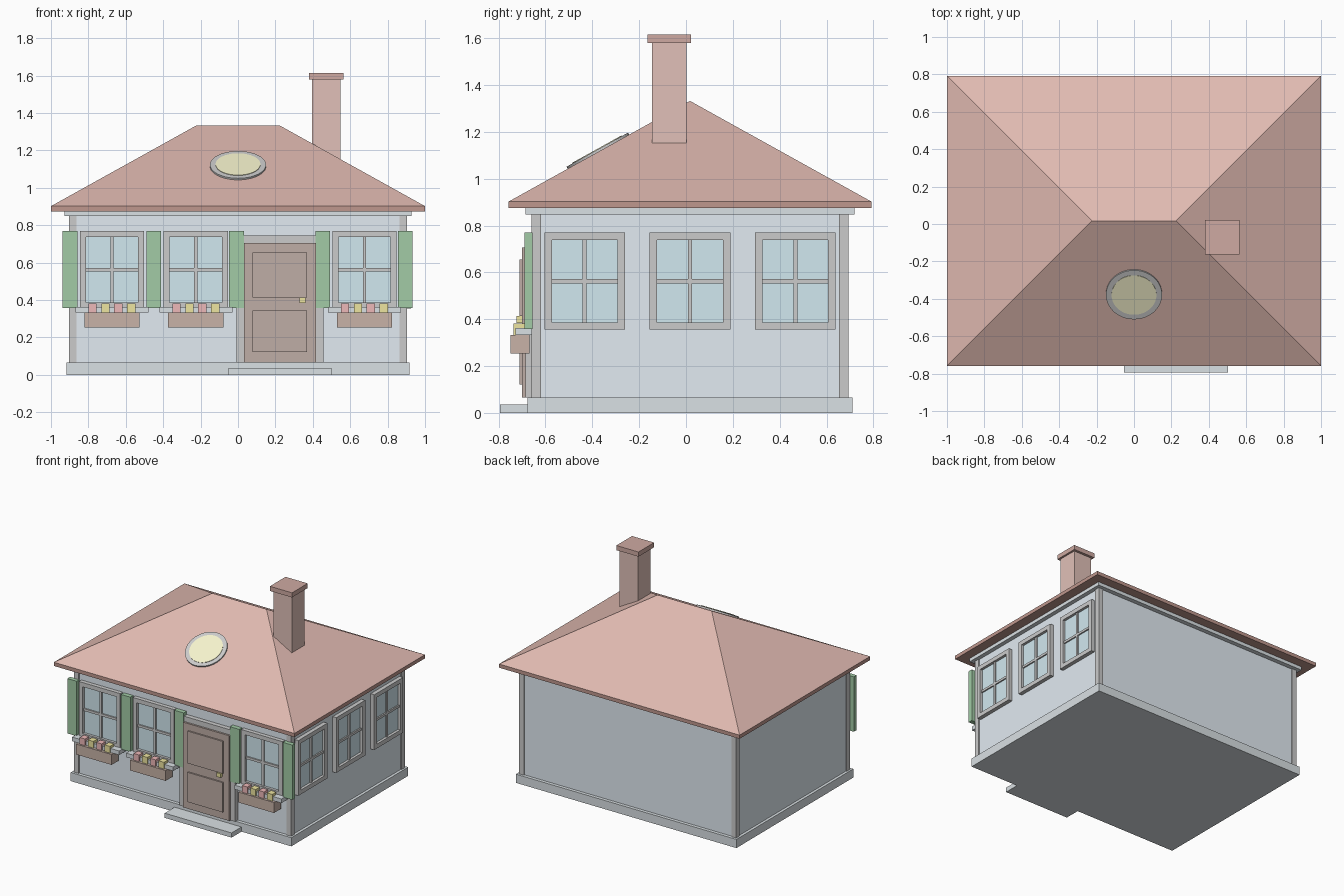
import bpy, bmesh, math
from mathutils import Matrix

if "Cube" in bpy.data.objects:
    bpy.data.objects.remove(bpy.data.objects["Cube"])

CY = 0.017           # house centre line in y
FRONT = -0.652       # front wall plane
SIDE = 0.896         # right wall plane


def material(name, r, g, b):
    m = bpy.data.materials.new(name)
    m.diffuse_color = (r, g, b, 1)
    m.use_nodes = True
    m.node_tree.nodes["Principled BSDF"].inputs["Base Color"].default_value = m.diffuse_color
    return m


WALL = material("wall_blue", 0.76, 0.83, 0.89)
STONE = material("stone", 0.70, 0.75, 0.78)
ROOF = material("roof_tile", 0.75, 0.49, 0.44)
FASCIA = material("fascia_brown", 0.52, 0.31, 0.27)
BRICK = material("brick", 0.75, 0.53, 0.48)
CAP = material("cap_brick", 0.62, 0.40, 0.36)
GLASS = material("glass", 0.64, 0.81, 0.87)
GREEN = material("shutter_green", 0.36, 0.60, 0.38)
WOOD = material("door_wood", 0.52, 0.42, 0.38)
PLANTER = material("planter_wood", 0.58, 0.45, 0.39)
RED = material("flower_red", 0.85, 0.48, 0.48)
YELLOW = material("flower_yellow", 0.85, 0.78, 0.35)
GLOW = material("attic_glass", 0.93, 0.91, 0.62)


def finish(name, bm, mat=None):
    bmesh.ops.recalc_face_normals(bm, faces=bm.faces)
    me = bpy.data.meshes.new(name)
    bm.to_mesh(me)
    bm.free()
    if mat:
        me.materials.append(mat)
    ob = bpy.data.objects.new(name, me)
    bpy.context.collection.objects.link(ob)
    return ob


def add_box(bm, x, y, z):
    """Box from (min, max) pairs."""
    size = [b - a for a, b in (x, y, z)]
    mid = [(a + b) / 2 for a, b in (x, y, z)]
    bmesh.ops.create_cube(bm, size=1, matrix=Matrix.Translation(mid) @ Matrix.Diagonal((*size, 1)))


def boxes(name, parts, mat=None, matrix=None):
    bm = bmesh.new()
    for p in parts:
        add_box(bm, *p)
    ob = finish(name, bm, mat)
    if matrix:
        ob.data.transform(matrix)
    return ob


def box(name, x, y, z, mat=None):
    return boxes(name, [(x, y, z)], mat)


def span(c, h):
    return (c - h, c + h)


# Body: plinth, walls, corner posts, cornice, doorstep
box("plinth", span(0, 0.917), span(CY, 0.694), (0, 0.065), STONE)
box("walls", span(0, SIDE), span(CY, CY - FRONT), (0.06, 0.86), WALL)
boxes("corner_posts", [(span(sx * 0.883, 0.02), span(CY + sy * 0.656, 0.02), (0.06, 0.86))
                       for sx in (-1, 1) for sy in (-1, 1)])
box("cornice", span(0, 0.928), span(CY, 0.703), (0.848, 0.876), STONE)
box("doorstep", (-0.053, 0.503), (-0.795, -0.66), (0, 0.035), STONE)

# Hipped roof on a thin fascia
RX, RY, Z0, Z1 = 1.0, 0.775, 0.902, 1.332
box("roof_fascia", span(0, RX), span(CY, RY), (0.874, Z0), FASCIA)
bm = bmesh.new()
a, b, c, d = [bm.verts.new((sx * RX, CY + sy * RY, Z0)) for sx, sy in ((-1, -1), (1, -1), (1, 1), (-1, 1))]
l, r = [bm.verts.new((x, CY, Z1)) for x in (-0.225, 0.225)]
for f in ((a, b, r, l), (b, c, r), (c, d, l, r), (d, a, l), (d, c, b, a)):
    bm.faces.new(f)
finish("hipped_roof", bm, ROOF)

# Chimney
box("chimney", span(0.472, 0.077), span(-0.071, 0.074), (1.08, 1.58), BRICK)
box("chimney_cap", span(0.472, 0.092), span(-0.071, 0.093), (1.58, 1.615), CAP)

# Round attic window lying on the front slope
slope = math.atan2(Z1 - Z0, RY)
yc = -0.374
place = (Matrix.Translation((0, yc, Z0 + (yc - CY + RY) * math.tan(slope)))
         @ Matrix.Rotation(slope, 4, 'X'))
for name, radius, top, mat in (("attic_window_ring", 0.15, 0.010, None),
                               ("attic_window_glass", 0.12, 0.013, GLOW)):
    bm = bmesh.new()
    bmesh.ops.create_cone(bm, cap_ends=True, segments=40, radius1=radius, radius2=radius, depth=0.03,
                          matrix=place @ Matrix.Translation((0, 0, top - 0.015)))
    finish(name, bm, mat)

# Windows, modelled facing -y around the origin (y = 0 is the wall plane)
W, H, BORDER = 0.172, 0.2075, 0.032
ZC = 0.5625


def window(name, matrix):
    out = (-0.03, 0.005)
    frame = [(span(s * (W - BORDER / 2), BORDER / 2), out, span(0, H)) for s in (-1, 1)]
    frame += [(span(0, W - BORDER), out, span(s * (H - BORDER / 2), BORDER / 2)) for s in (-1, 1)]
    boxes(name + "_frame", frame, None, matrix)
    bars = [(span(0, 0.009), (-0.02, 0), span(0, H - BORDER)),
            (span(0, W - BORDER), (-0.02, 0), span(0, 0.009))]
    boxes(name + "_bars", bars, None, matrix)
    boxes(name + "_glass", [(span(0, W - BORDER), (-0.01, 0), span(0, H - BORDER))], GLASS, matrix)


for i, y in enumerate((-0.45, 0, 0.45)):
    window(f"side_window_{i + 1}", Matrix.Translation((SIDE, CY + y, ZC)) @ Matrix.Rotation(math.pi / 2, 4, 'Z'))

# Front windows with sill, planter and flowers
for i, x in enumerate((-0.674, -0.225, 0.676)):
    n = f"front_window_{i + 1}"
    window(n, Matrix.Translation((x, FRONT, ZC)))
    box(n + "_sill", span(x, 0.195), (-0.728, FRONT), (0.332, 0.363), STONE)
    box(n + "_planter", span(x, 0.148), (-0.75, -0.668), (0.254, 0.332), PLANTER)
    for mat, label, first in ((RED, "red", -0.104), (YELLOW, "yellow", -0.035)):
        boxes(f"{n}_{label}_flowers", [(span(x + first + k * 0.138, 0.022), (-0.737, -0.69), (0.332, 0.382))
                                       for k in (0, 1)], mat)

# Shutters
for i, x in enumerate((-0.898, -0.451, -0.008, 0.454, 0.895)):
    box(f"shutter_{i + 1}", span(x, 0.039), (-0.689, -0.655), (0.358, 0.77), GREEN)

# Door: surround, leaf, raised panels, knob
boxes("door_surround", [((-0.007, 0.032), (-0.686, FRONT), (0.065, 0.745)),
                        ((0.417, 0.456), (-0.686, FRONT), (0.065, 0.745)),
                        ((0.032, 0.417), (-0.686, FRONT), (0.706, 0.745))])
box("door_leaf", (0.032, 0.417), (-0.70, FRONT), (0.066, 0.706), WOOD)
boxes("door_panels", [((0.077, 0.37), (-0.711, -0.69), z) for z in ((0.122, 0.345), (0.413, 0.655))], WOOD)
box("door_knob", span(0.345, 0.015), (-0.724, -0.695), (0.384, 0.414), YELLOW)
